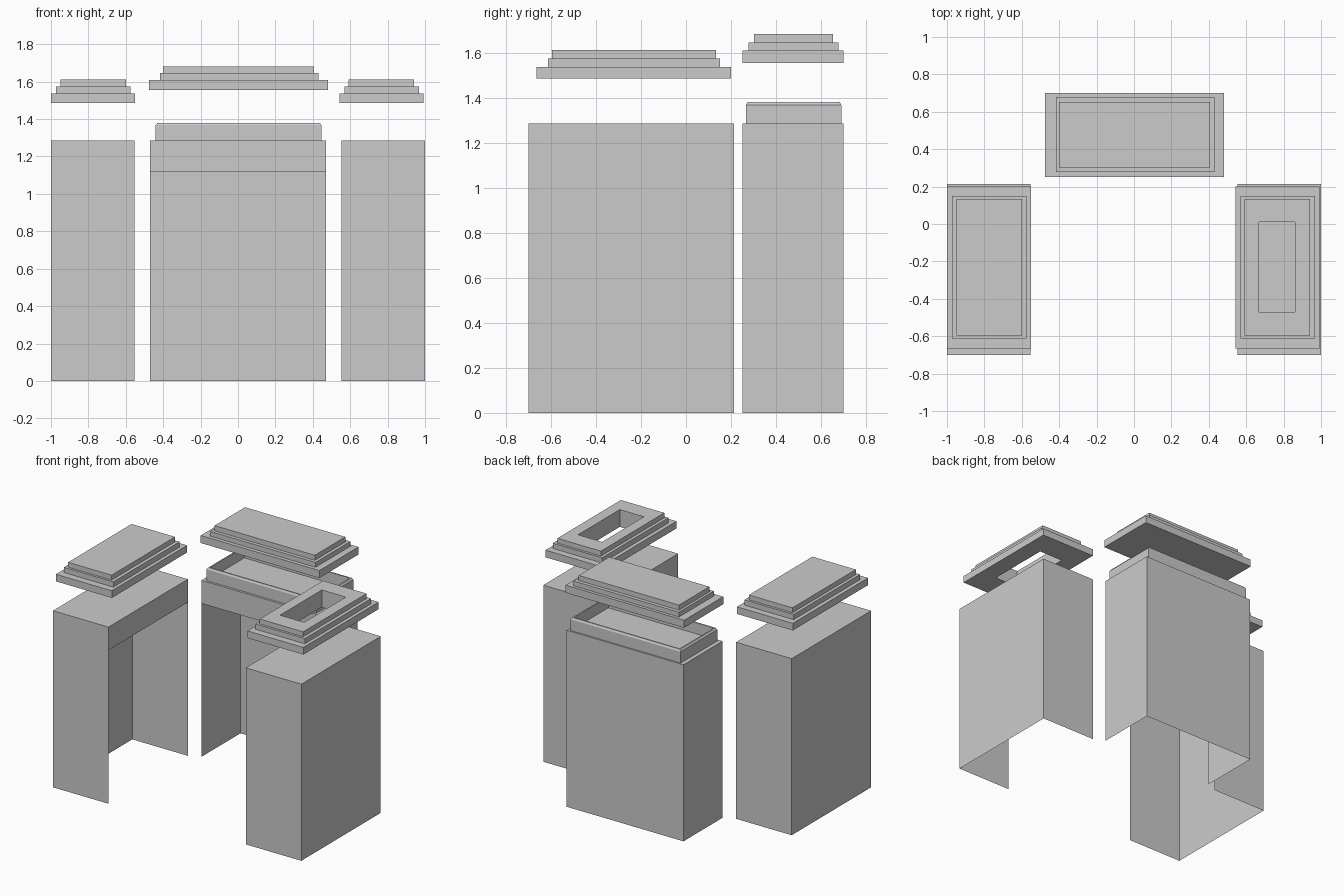
import bpy, bmesh

if "Cube" in bpy.data.objects:
    bpy.data.objects.remove(bpy.data.objects["Cube"])


def finish(name, bm):
    bmesh.ops.remove_doubles(bm, verts=bm.verts, dist=0.0005)
    bmesh.ops.recalc_face_normals(bm, faces=bm.faces)
    me = bpy.data.meshes.new(name)
    bm.to_mesh(me)
    bm.free()
    ob = bpy.data.objects.new(name, me)
    bpy.context.collection.objects.link(ob)
    return ob


def add_rings(bm, rings, cap_start=True, cap_end=True, loop=False):
    """Skin a series of rectangles (x0, x1, y0, y1, z)."""
    loops = [[bm.verts.new(p) for p in ((x0, y0, z), (x1, y0, z), (x1, y1, z), (x0, y1, z))]
             for x0, x1, y0, y1, z in rings]
    pairs = list(zip(loops, loops[1:]))
    if loop:
        pairs.append((loops[-1], loops[0]))
    for a, b in pairs:
        for i in range(4):
            j = (i + 1) % 4
            bm.faces.new((a[i], a[j], b[j], b[i]))
    if cap_start and not loop:
        bm.faces.new(loops[0][::-1])
    if cap_end and not loop:
        bm.faces.new(loops[-1])


def add_walls(bm, x0, x1, y0, y1, top, open_side, lintel):
    """Thin walls; the open side only keeps a band below the top."""
    c = ((x0, y0), (x1, y0), (x1, y1), (x0, y1))   # sides: front, right, back, left
    for i in range(4):
        a, b = c[i], c[(i + 1) % 4]
        z = lintel if i == open_side else 0
        bm.faces.new([bm.verts.new(p) for p in ((*a, z), (*b, z), (*b, top), (*a, top))])


def lid(name, steps, hole=None):
    """Stepped slab from (x0, x1, y0, y1, z_low, z_high) layers, optional through hole."""
    rings = [(*s[:4], z) for s in steps for z in s[4:]]
    if hole:
        rings = [(*hole, rings[0][4])] + rings + [(*hole, rings[-1][4])]
    bm = bmesh.new()
    add_rings(bm, rings, loop=bool(hole))
    return finish(name, bm)


TOP, LINTEL = 1.285, 1.117

# Side cabinets, open towards the middle
for name, x0, x1, side in (("left_cabinet", -1.0, -0.553, 1), ("right_cabinet", 0.553, 1.0, 3)):
    bm = bmesh.new()
    add_walls(bm, x0, x1, -0.70, 0.213, TOP, side, LINTEL)
    bm.faces.new([bm.verts.new((x, y, TOP)) for x, y in
                  ((x0, -0.70), (x1, -0.70), (x1, 0.213), (x0, 0.213))])
    finish(name, bm)

# Back cabinet, open to the front, with a raised tray on top
bm = bmesh.new()
add_walls(bm, -0.47, 0.47, 0.25, 0.70, TOP, 0, LINTEL)
add_rings(bm, [(-0.47, 0.47, 0.25, 0.70, TOP),
               (-0.44, 0.447, 0.266, 0.69, TOP),
               (-0.44, 0.447, 0.266, 0.69, 1.367),
               (-0.43, 0.437, 0.273, 0.683, 1.38),
               (-0.42, 0.427, 0.283, 0.673, 1.38),
               (-0.42, 0.427, 0.283, 0.673, 1.30)], cap_start=False)
finish("back_cabinet", bm)

# Stepped lids floating above the cabinets
side_steps = [(-1.0, -0.55, -0.665, 0.20, 1.485, 1.537),
              (-0.972, -0.575, -0.613, 0.15, 1.537, 1.575),
              (-0.95, -0.60, -0.596, 0.133, 1.575, 1.611)]
lid("left_lid", side_steps)
lid("right_lid", [(a + 1.542, b + 1.542, *r) for a, b, *r in side_steps],
    hole=(0.668, 0.862, -0.47, 0.01))
lid("back_lid", [(-0.475, 0.48, 0.25, 0.70, 1.555, 1.61),
                 (-0.418, 0.43, 0.277, 0.678, 1.61, 1.645),
                 (-0.40, 0.407, 0.302, 0.652, 1.645, 1.682)])
